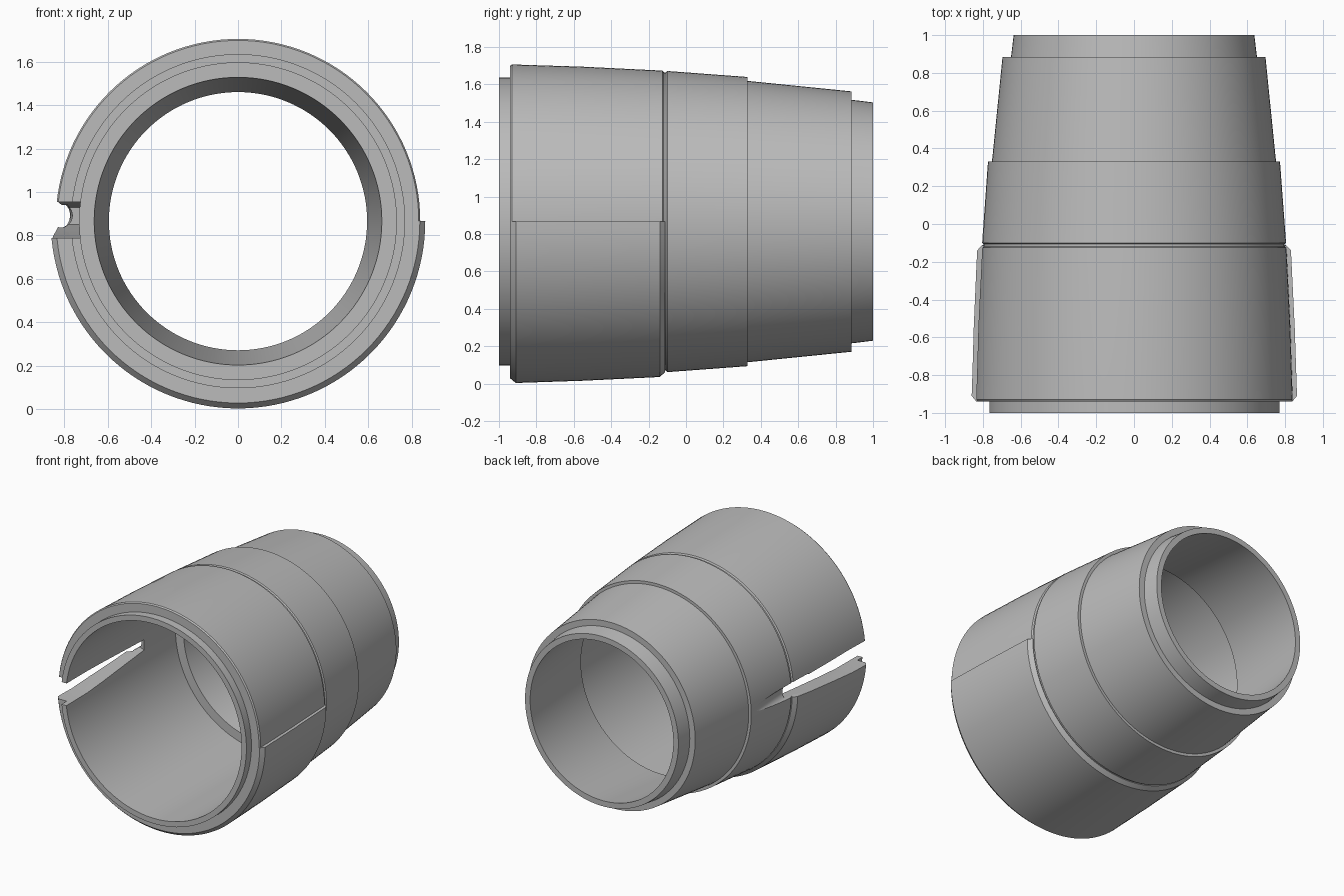
import bpy, bmesh, math
from mathutils import Vector

if "Cube" in bpy.data.objects:
    bpy.data.objects.remove(bpy.data.objects["Cube"], do_unlink=True)

AXIS_Z = 0.866
SEGMENTS = 128

grey = bpy.data.materials.new("plain grey")
grey.use_nodes = True
grey.diffuse_color = (0.5, 0.5, 0.5, 1)
grey.node_tree.nodes["Principled BSDF"].inputs["Base Color"].default_value = (0.5, 0.5, 0.5, 1)


def add_object(name, bm):
    bmesh.ops.recalc_face_normals(bm, faces=bm.faces)
    mesh = bpy.data.meshes.new(name)
    bm.to_mesh(mesh)
    bm.free()
    mesh.materials.append(grey)
    obj = bpy.data.objects.new(name, mesh)
    bpy.context.collection.objects.link(obj)
    return obj


def revolve(name, profile, start, sweep, steps):
    """Sweep a closed (y, radius) outline around the long axis."""
    bm = bmesh.new()
    full = sweep > 6.28
    rings = []
    for i in range(steps if full else steps + 1):
        a = start + sweep * i / steps
        rings.append([bm.verts.new((r * math.cos(a), y, AXIS_Z + r * math.sin(a)))
                      for y, r in profile])
    n = len(profile)
    for i in range(steps):
        a, b = rings[i], rings[(i + 1) % len(rings)]
        for j in range(n):
            k = (j + 1) % n
            bm.faces.new((a[j], a[k], b[k], b[j]))
    if not full:
        bm.faces.new(rings[0])
        bm.faces.new(rings[-1])
    return add_object(name, bm)


def hull(name, points):
    bm = bmesh.new()
    for p in points:
        bm.verts.new(p)
    bmesh.ops.convex_hull(bm, input=bm.verts)
    return add_object(name, bm)


def cut(obj, cutter):
    mod = obj.modifiers.new("cut", 'BOOLEAN')
    mod.operation = 'DIFFERENCE'
    mod.solver = 'EXACT'
    mod.object = cutter
    bpy.context.view_layer.objects.active = obj
    bpy.ops.object.modifier_apply(modifier=mod.name)


# Stepped, tapering sleeve with a shouldered bore
outside = [(-1, 0.77), (-0.94, 0.77), (-0.94, 0.833), (-0.93, 0.84),
           (-0.55, 0.828), (-0.125, 0.807), (-0.118, 0.797), (-0.107, 0.797),
           (-0.1, 0.805), (0.33, 0.773), (0.33, 0.752), (0.885, 0.696),
           (0.885, 0.651), (1, 0.637)]
bore = [(1, 0.595), (0.3, 0.663), (0.3, 0.73), (-1, 0.73)]
sleeve = revolve("tapered_sleeve", outside + bore, 0, 2 * math.pi, SEGMENTS)

# Raised half jacket around the underside
jacket_outline = [(-0.94, 0.78), (-0.94, 0.838), (-0.91, 0.863), (-0.55, 0.851),
                  (-0.14, 0.831), (-0.112, 0.805), (-0.125, 0.78)]
jacket = revolve("lower_jacket", jacket_outline, math.pi, math.pi, SEGMENTS // 2)

# Slot through the front wall, narrowing and running out towards the back
slot = hull("slot_cutter", [
    (x, y, z) for x, y, low, high in (
        (-0.65, -1.1, 0.787, 0.955), (-1, -1.1, 0.787, 0.955),
        (-0.65, -0.75, 0.79, 0.955), (-1, -0.75, 0.79, 0.955),
        (-0.65, -0.12, 0.85, 0.93), (-1, 0.08, 0.85, 0.93))
    for z in (low, high)])

# Rounded shallow groove continuing behind the slot
bm = bmesh.new()
bmesh.ops.create_cone(bm, cap_ends=True, segments=32, radius1=0.055, radius2=0.055, depth=0.6)
bmesh.ops.rotate(bm, verts=bm.verts, matrix=Vector((0, 0, 1)).rotation_difference(
    Vector((-0.03, 1, 0))).to_matrix())
bmesh.ops.translate(bm, verts=bm.verts, vec=(-0.82, 0, 0.892))
groove = add_object("groove_cutter", bm)

for part in (sleeve, jacket):
    for cutter in (slot, groove):
        cut(part, cutter)
    bpy.ops.object.select_all(action='DESELECT')
    part.select_set(True)
    bpy.context.view_layer.objects.active = part
    bpy.ops.object.shade_smooth_by_angle(angle=math.radians(20))

for cutter in (slot, groove):
    bpy.data.objects.remove(cutter, do_unlink=True)
